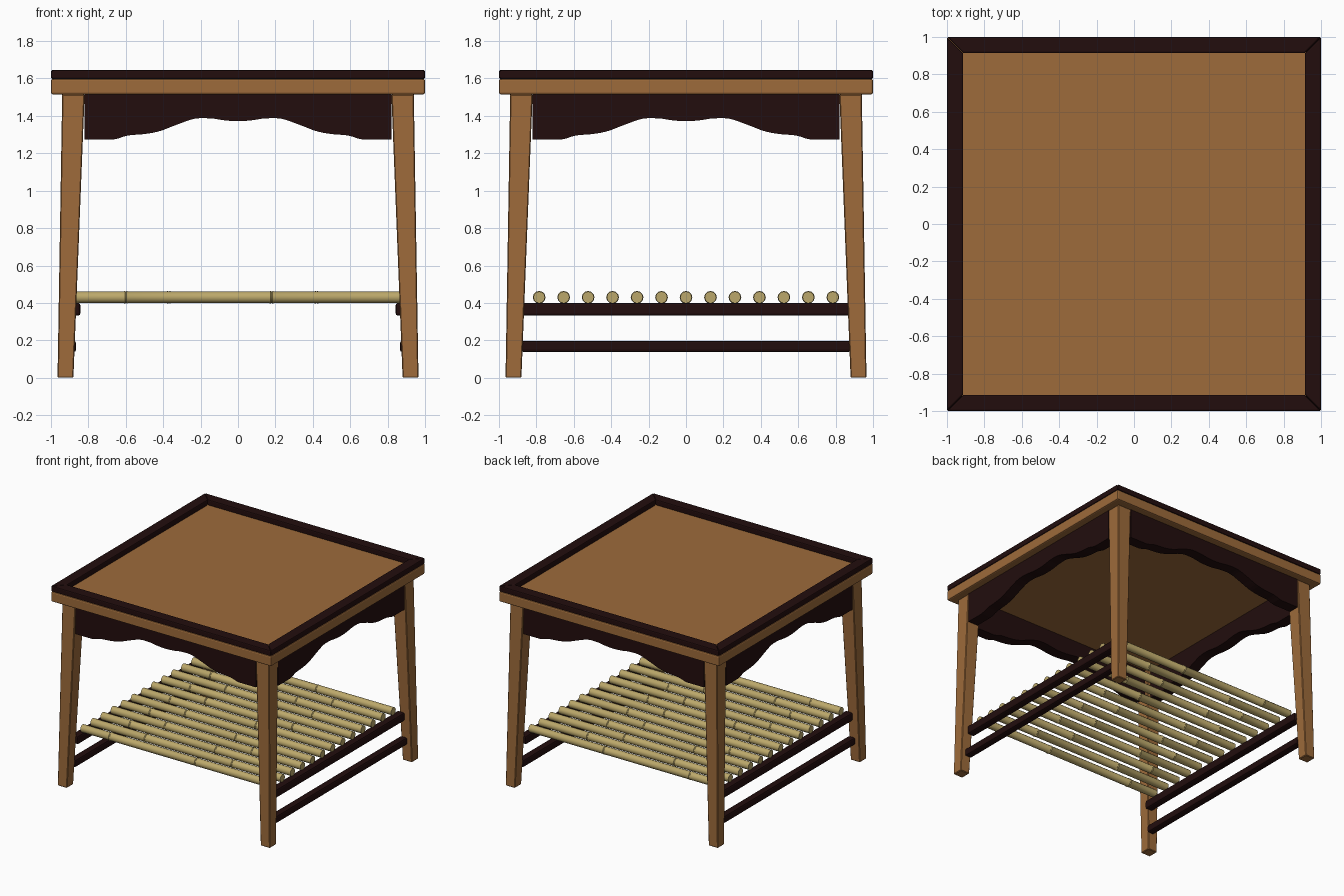
import bpy, bmesh, math
from mathutils import Vector, Matrix

if "Cube" in bpy.data.objects:
    bpy.data.objects.remove(bpy.data.objects["Cube"])


def material(name, rgb):
    m = bpy.data.materials.new(name)
    m.diffuse_color = (*rgb, 1)
    m.use_nodes = True
    m.node_tree.nodes["Principled BSDF"].inputs["Base Color"].default_value = m.diffuse_color
    return m


WOOD = material("warm wood", (0.34, 0.146, 0.043))
DARK = material("dark wood", (0.016, 0.004, 0.004))
BAMBOO = material("pale bamboo", (0.50, 0.39, 0.145))


def finish(name, bm, mat, bevel=0.0, segments=2, smooth=False):
    bmesh.ops.recalc_face_normals(bm, faces=bm.faces)
    me = bpy.data.meshes.new(name)
    bm.to_mesh(me)
    bm.free()
    me.materials.append(mat)
    ob = bpy.data.objects.new(name, me)
    bpy.context.collection.objects.link(ob)
    if bevel:
        b = ob.modifiers.new("bevel", 'BEVEL')
        b.width, b.segments = bevel, segments
    if smooth:
        bpy.ops.object.select_all(action='DESELECT')
        ob.select_set(True)
        bpy.context.view_layer.objects.active = ob
        bpy.ops.object.shade_smooth_by_angle(angle=math.radians(50))
    return ob


def loft(name, rings, mat, **kw):
    """Solid through a list of point rings, capped at both ends."""
    bm = bmesh.new()
    vr = [[bm.verts.new(p) for p in r] for r in rings]
    n = len(rings[0])
    for a, b in zip(vr, vr[1:]):
        for i in range(n):
            j = (i + 1) % n
            bm.faces.new((a[i], a[j], b[j], b[i]))
    bm.faces.new(vr[0])
    bm.faces.new(vr[-1])
    return finish(name, bm, mat, **kw)


def rect(x0, x1, y0, y1, z):
    return [(x0, y0, z), (x1, y0, z), (x1, y1, z), (x0, y1, z)]


def box(name, x, y, z, mat, **kw):
    return loft(name, [rect(*x, *y, z[0]), rect(*x, *y, z[1])], mat, **kw)


SIDES = ("front", "right", "back", "left")

# Table top slab
box("top_slab", (-1, 1), (-1, 1), (1.515, 1.598), WOOD, bevel=0.01)

# Mitred dark border around the top
for k, side in enumerate(SIDES):
    strip = [(-1, -1), (1, -1), (0.913, -0.913), (-0.913, -0.913)]
    ob = loft("border_" + side, [[(x, y, z) for x, y in strip] for z in (1.598, 1.645)],
              DARK, bevel=0.008)
    ob.matrix_world = Matrix.Rotation(k * math.pi / 2, 4, 'Z')

# Tapered, slightly splayed legs
for sx, xn in ((-1, "left"), (1, "right")):
    for sy, yn in ((-1, "front"), (1, "back")):
        loft(f"leg_{yn}_{xn}",
             [rect(sx * 0.88, sx * 0.965, sy * 0.88, sy * 0.965, 0),
              rect(sx * 0.82, sx * 0.94, sy * 0.82, sy * 0.94, 1.515)],
             WOOD, bevel=0.005, segments=1)

# Scalloped aprons: smooth wave sampled from one half profile, mirrored
HALF = [(0, 1.372), (0.07, 1.376), (0.14, 1.386), (0.23, 1.385), (0.33, 1.352),
        (0.42, 1.318), (0.50, 1.303), (0.59, 1.295), (0.67, 1.274), (0.82, 1.274)]


def wave(x):
    x = abs(x)
    for i, ((xa, za), (xb, zb)) in enumerate(zip(HALF, HALF[1:])):
        if x <= xb + 1e-6:
            def slope(j):
                if j <= 0 or j >= len(HALF) - 2:
                    return 0
                return (HALF[j + 1][1] - HALF[j - 1][1]) / (HALF[j + 1][0] - HALF[j - 1][0])
            h = xb - xa
            t = (x - xa) / h
            return ((2*t**3 - 3*t**2 + 1) * za + (t**3 - 2*t**2 + t) * h * slope(i)
                    + (3*t**2 - 2*t**3) * zb + (t**3 - t**2) * h * slope(i + 1))


N = 64
wave_xs = [-0.82 + 1.64 * i / N for i in range(N + 1)]
outline = [(x, wave(x)) for x in wave_xs] + [(0.82, 1.515), (-0.82, 1.515)]
for k, side in enumerate(SIDES):
    ob = loft("apron_" + side, [[(x, y, z) for x, z in outline] for y in (-0.94, -0.85)], DARK)
    ob.matrix_world = Matrix.Rotation(k * math.pi / 2, 4, 'Z')

# Side rails: the upper pair carries the shelf, the lower pair braces the legs
for s, n in ((-1, "left"), (1, "right")):
    box("shelf_rail_" + n, (s * 0.843, s * 0.908), (-0.875, 0.875), (0.332, 0.40),
        DARK, bevel=0.012)
    box("lower_rail_" + n, (s * 0.866, s * 0.926), (-0.88, 0.88), (0.138, 0.197),
        DARK, bevel=0.012)

# Bamboo shelf poles with staggered joints
R = 0.031
JOINTS = ((-0.60, 0.18), (-0.37, 0.42))
for p in range(13):
    y = -0.785 + p * 1.57 / 12
    prof = [(-0.863, R)]
    for j in JOINTS[p % 2]:
        prof += [(j - 0.012, R), (j - 0.005, R + 0.003), (j - 0.001, R - 0.001),
                 (j + 0.001, R - 0.001), (j + 0.005, R + 0.003), (j + 0.012, R)]
    prof.append((0.863, R))
    rings = [[(x, y + r * math.cos(a), 0.43 + r * math.sin(a))
              for a in (2 * math.pi * i / 12 for i in range(12))] for x, r in prof]
    loft(f"shelf_pole_{p + 1}", rings, BAMBOO, smooth=True)
